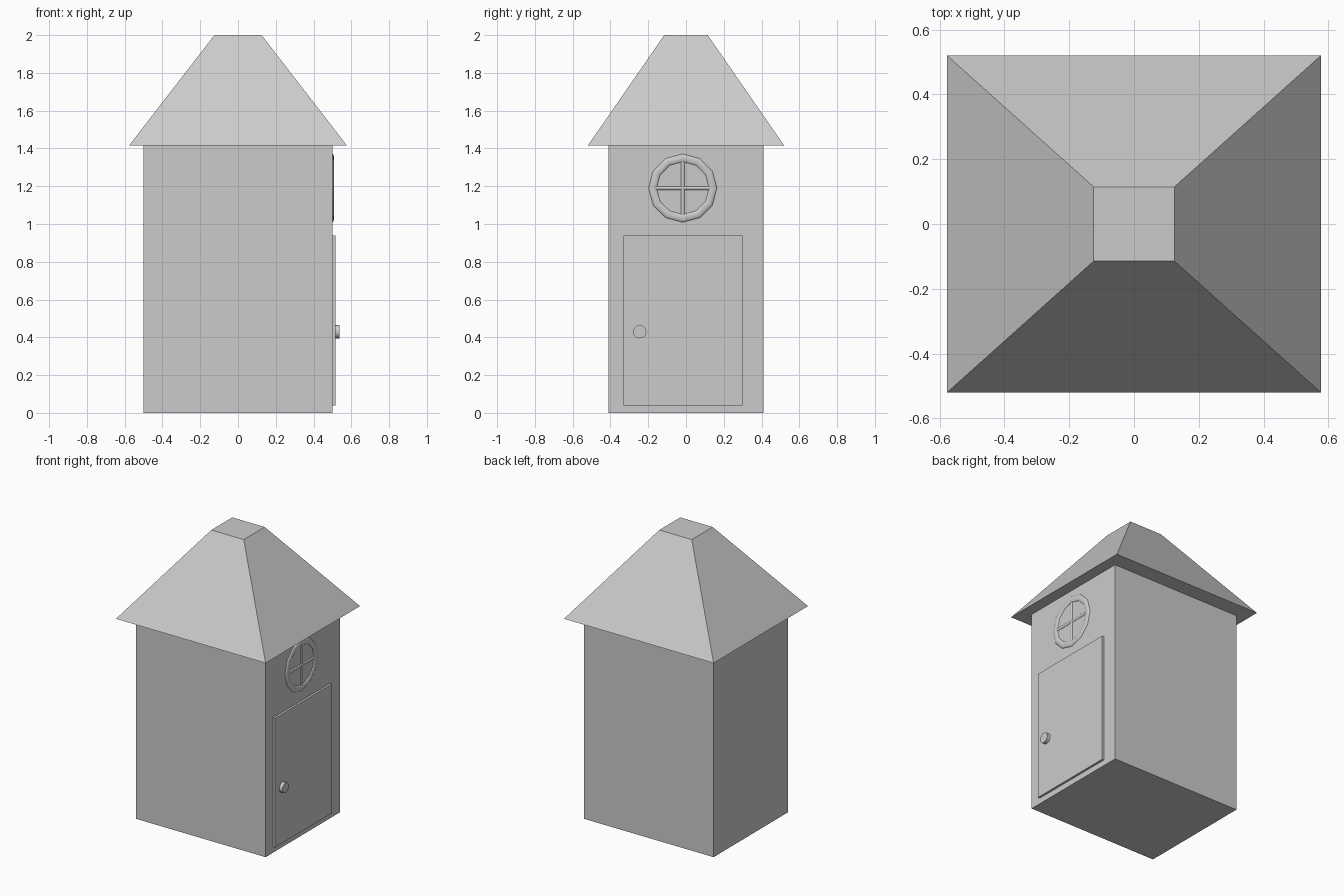
import bpy, math

if "Cube" in bpy.data.objects:
    bpy.data.objects.remove(bpy.data.objects["Cube"])


def block(name, x, y, z, top_scale=None):
    """Box between (min, max) pairs; top_scale tapers the upper face."""
    mid = [(a + b) / 2 for a, b in (x, y, z)]
    size = [b - a for a, b in (x, y, z)]
    bpy.ops.mesh.primitive_cube_add(size=1, location=mid)
    ob = bpy.context.object
    ob.name = name
    for v in ob.data.vertices:
        upper = v.co.z > 0
        for i in range(3):
            v.co[i] *= size[i]
        if upper and top_scale:
            v.co.x *= top_scale[0]
            v.co.y *= top_scale[1]
    return ob


def rod(name, radius, depth, location, rotation, sides):
    bpy.ops.mesh.primitive_cylinder_add(vertices=sides, radius=radius, depth=depth,
                                        location=location, rotation=rotation)
    ob = bpy.context.object
    ob.name = name
    bpy.ops.object.shade_smooth_by_angle(angle=math.radians(50))
    return ob


# Hut body and truncated hip roof
block("body", (-0.5, 0.5), (-0.41, 0.41), (0, 1.42))
block("roof", (-0.577, 0.577), (-0.52, 0.52), (1.415, 2.0), (0.125 / 0.577, 0.115 / 0.52))

# Door with a round knob
block("door", (0.48, 0.515), (-0.33, 0.30), (0.04, 0.94))
rod("door_knob", 0.035, 0.035, (0.5205, -0.245, 0.43), (0, math.pi / 2, 0), 32)

# Round window frame, set into the wall
WY, WZ = -0.017, 1.19
bpy.ops.mesh.primitive_torus_add(major_radius=0.16, minor_radius=0.024,
                                 major_segments=12, minor_segments=8,
                                 location=(0.496, WY, WZ),
                                 rotation=(0, math.pi / 2, 0))
frame = bpy.context.object
frame.name = "window_frame"
frame.scale.z = 0.55
bpy.ops.object.shade_smooth_by_angle(angle=math.radians(60))

# Window cross bars
for name, angle in (("window_bar_upright", 0), ("window_bar_cross", math.pi / 2)):
    rod(name, 0.011, 0.30, (0.495, WY, WZ), (angle, 0, 0), 8)
